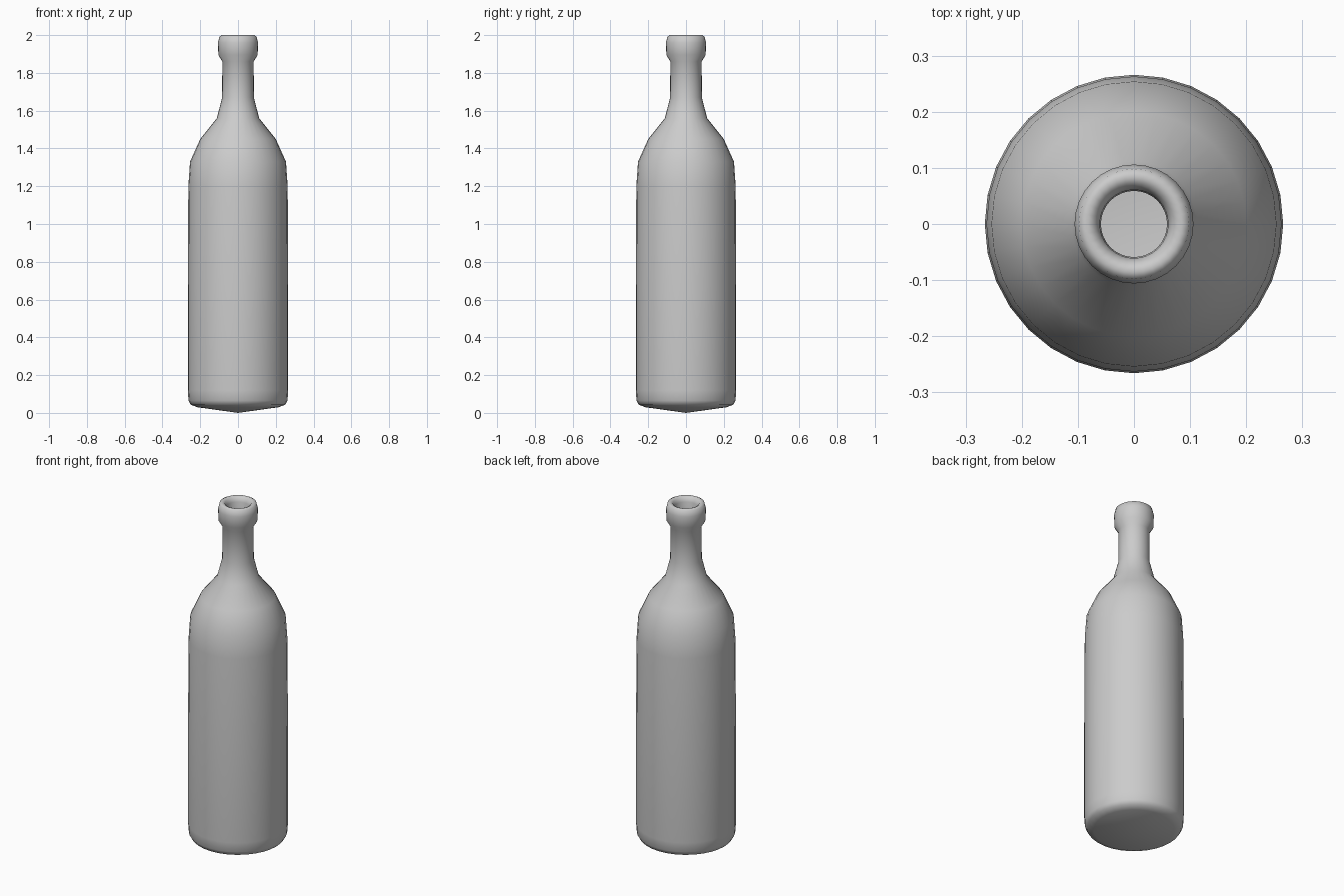
import bpy
import bmesh
import math

cube = bpy.data.objects.get("Cube")
if cube:
    bpy.data.objects.remove(cube, do_unlink=True)

# Plain grey glass
grey = bpy.data.materials.new("plain grey")
grey.use_nodes = True
colour = (0.6, 0.6, 0.6, 1)
grey.diffuse_color = colour
grey.node_tree.nodes["Principled BSDF"].inputs["Base Color"].default_value = colour

SIDES = 32

# Half profile (radius, height): pointed base, body, shoulder, neck, lip, mouth
profile = [
    (0, 0), (0.215, 0.03), (0.25, 0.043), (0.262, 0.065), (0.266, 0.12),
    (0.266, 0.65), (0.263, 1.2), (0.254, 1.33), (0.2, 1.45),
    (0.112, 1.56), (0.084, 1.67), (0.083, 1.86),
    (0.104, 1.895), (0.106, 1.96), (0.098, 1.993), (0.085, 2.0),
    (0.07, 1.993), (0.061, 1.97), (0.059, 1.86),
]


def lathe(name, points):
    """Spin a half profile around the z axis into a smooth object."""
    bm = bmesh.new()
    verts = [bm.verts.new((r, 0, z)) for r, z in points]
    edges = [bm.edges.new(pair) for pair in zip(verts, verts[1:])]
    bmesh.ops.spin(bm, geom=verts + edges, cent=(0, 0, 0), axis=(0, 0, 1),
                   angle=math.tau, steps=SIDES, use_duplicate=False)
    bmesh.ops.remove_doubles(bm, verts=bm.verts, dist=0.0005)
    bmesh.ops.recalc_face_normals(bm, faces=bm.faces)
    # The lowest faces must look downwards
    base = min(bm.faces, key=lambda f: f.calc_center_median().z)
    if base.normal.z > 0:
        bmesh.ops.reverse_faces(bm, faces=bm.faces)
    for face in bm.faces:
        face.smooth = True
    mesh = bpy.data.meshes.new(name)
    bm.to_mesh(mesh)
    bm.free()
    mesh.materials.append(grey)
    obj = bpy.data.objects.new(name, mesh)
    bpy.context.collection.objects.link(obj)
    return obj


lathe("bottle", profile)
